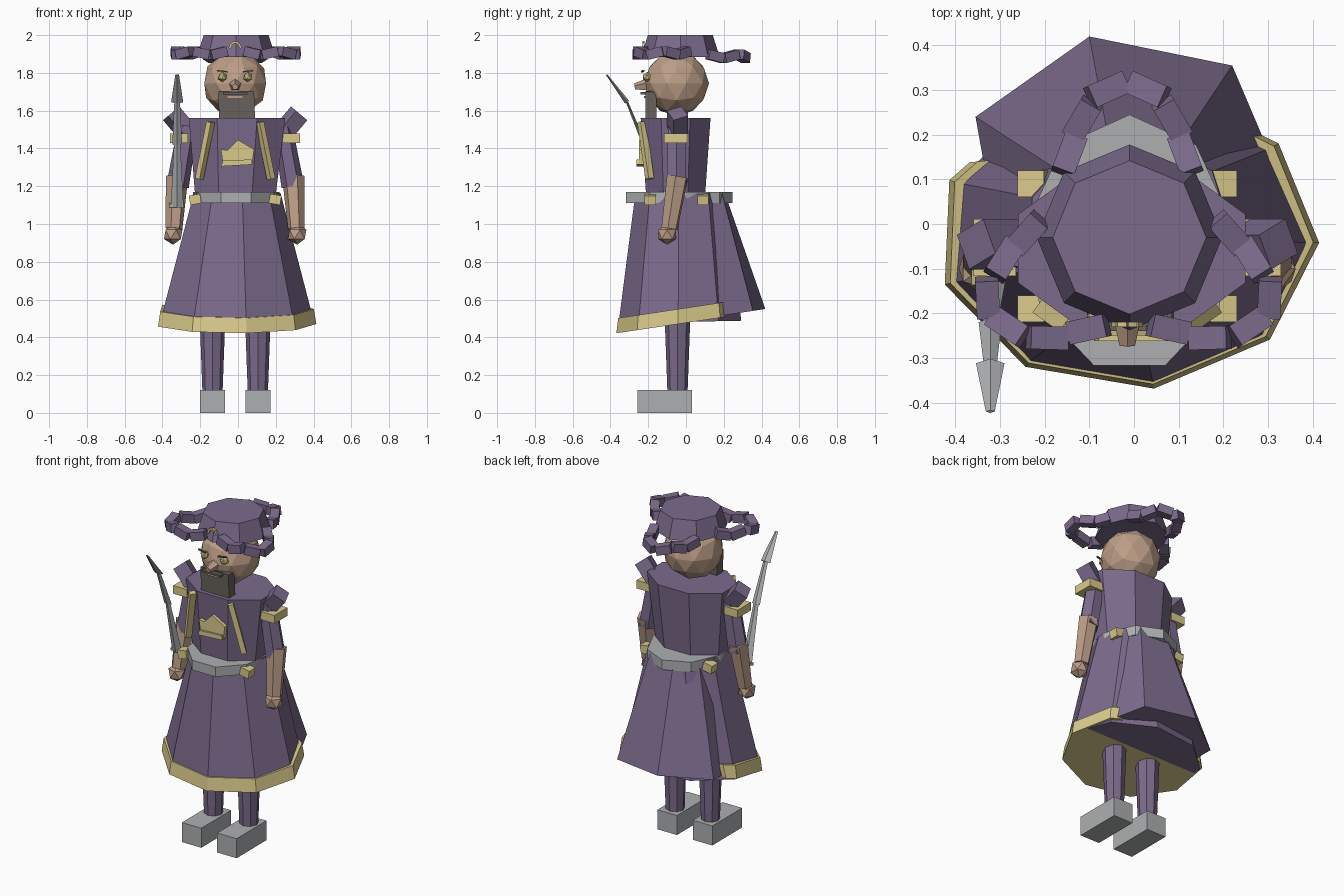
import bpy, bmesh
from math import cos, sin, radians, pi
from mathutils import Vector, Matrix

if "Cube" in bpy.data.objects:
    bpy.data.objects.remove(bpy.data.objects["Cube"])

CX = -0.015  # mirror axis of the figure


def material(name, rgb):
    m = bpy.data.materials.new(name)
    m.use_nodes = True
    m.diffuse_color = (*rgb, 1)
    m.node_tree.nodes["Principled BSDF"].inputs["Base Color"].default_value = (*rgb, 1)
    return m


PURPLE = material("purple cloth", (0.20, 0.145, 0.262))
GOLD = material("gold trim", (0.70, 0.59, 0.26))
SKIN = material("skin", (0.51, 0.345, 0.245))
GREY = material("grey leather", (0.42, 0.43, 0.44))
BEARD = material("dark beard", (0.135, 0.12, 0.105))


def finish(name, bm, mat):
    bmesh.ops.recalc_face_normals(bm, faces=bm.faces)
    me = bpy.data.meshes.new(name)
    bm.to_mesh(me)
    bm.free()
    me.materials.append(mat)
    ob = bpy.data.objects.new(name, me)
    bpy.context.collection.objects.link(ob)
    return ob


def ring(n, x, y, rx, ry, z, phase=0.0, slope=0.0):
    """Polygon ring; slope tilts it upward towards the back."""
    pts = []
    for i in range(n):
        a = radians(phase) + 2 * pi * i / n
        py = y + ry * sin(a)
        pts.append((x + rx * cos(a), py, z + slope * py))
    return pts


def loft(name, rings, mat, back=None):
    """Capped skin through rings; everything behind y = back is cut off."""
    bm = bmesh.new()
    rows = [[bm.verts.new(p) for p in r] for r in rings]
    n = len(rows[0])
    for a, b in zip(rows, rows[1:]):
        for i in range(n):
            bm.faces.new((a[i], a[(i + 1) % n], b[(i + 1) % n], b[i]))
    bm.faces.new(rows[0])
    bm.faces.new(rows[-1])
    if back is not None:
        bmesh.ops.bisect_plane(bm, geom=bm.verts[:] + bm.edges[:] + bm.faces[:],
                               plane_co=(0, back, 0), plane_no=(-0.1, 1, 0), clear_outer=True)
        bmesh.ops.holes_fill(bm, edges=bm.edges[:])
    return finish(name, bm, mat)


def along(p0, p1):
    p0, p1 = Vector(p0), Vector(p1)
    d = p1 - p0
    return Matrix.Translation((p0 + p1) / 2) @ d.to_track_quat("Z", "Y").to_matrix().to_4x4(), d.length


def tube(name, p0, p1, r0, r1, mat, n=6, flat=1.0):
    m, length = along(p0, p1)
    bm = bmesh.new()
    bmesh.ops.create_cone(bm, cap_ends=True, segments=n, radius1=r0, radius2=r1,
                          depth=length, matrix=m @ Matrix.Diagonal((1, flat, 1, 1)))
    return finish(name, bm, mat)


def beam(name, p0, p1, w, d, mat):
    m, length = along(p0, p1)
    bm = bmesh.new()
    bmesh.ops.create_cube(bm, size=1, matrix=m @ Matrix.Diagonal((w, d, length, 1)))
    return finish(name, bm, mat)


def box(name, loc, size, mat, rot=(0, 0, 0)):
    bm = bmesh.new()
    m = Matrix.Translation(loc)
    for a, axis in zip(rot, "XYZ"):
        m = m @ Matrix.Rotation(radians(a), 4, axis)
    bmesh.ops.create_cube(bm, size=1, matrix=m @ Matrix.Diagonal((*size, 1)))
    return finish(name, bm, mat)


def ball(name, loc, r, sub, mat):
    bm = bmesh.new()
    bmesh.ops.create_icosphere(bm, subdivisions=sub, radius=r, matrix=Matrix.Translation(loc))
    return finish(name, bm, mat)


def plate(name, pts, y0, y1, mat):
    """Front-facing outline extruded in depth."""
    return loft(name, [[(x, y, z) for x, z in pts] for y in (y0, y1)], mat)


# Robe with a tilted gold hem around the front
TILT = 0.15
loft("robe", [ring(9, -0.01, -0.03, 0.235, 0.24, 1.165, -2),
              ring(9, CX, -0.03, 0.418, 0.33, 0.482, -2, 0.02)], PURPLE)
loft("robe_hem", [ring(9, CX, -0.03, 0.417, 0.332, 0.556, -2, TILT),
                  ring(9, CX, -0.03, 0.43, 0.342, 0.477, -2, TILT)], GOLD, 0.175)

# Longer cloak hanging behind
loft("back_cloak", [
    [(x, y, 1.165) for x, y in ((-0.2, 0.02), (-0.17, 0.12), (-0.06, 0.205), (0.11, 0.19), (0.2, 0.04))],
    [(x, y, 0.487 + TILT * y) for x, y in ((-0.33, 0.1), (-0.355, 0.24), (-0.1, 0.42), (0.22, 0.355), (0.32, 0.12))],
], PURPLE)

# Torso and belt
loft("torso", [ring(8, CX, -0.055, 0.225, 0.165, 1.1, 22.5),
               ring(8, CX + 0.01, -0.055, 0.276, 0.2, 1.56, 22.5)], PURPLE)
loft("belt", [ring(9, -0.01, -0.045, 0.232, 0.29, z, 90) for z in (1.11, 1.17)], GREY)

# Chest emblem
plate("chest_emblem", [(-0.08, 1.32), (-0.09, 1.395), (-0.055, 1.39), (0, 1.445),
                       (0.085, 1.395), (0.075, 1.32)], -0.25, -0.18, GOLD)
plate("emblem_base", [(-0.09, 1.305), (-0.08, 1.335), (0.072, 1.342), (0.075, 1.315)], -0.262, -0.18, GOLD)

for side, s in (("left", 1), ("right", -1)):
    def X(d):
        return CX + s * d

    # Legs and boots
    box(side + "_boot", (X(0.12), -0.113, 0.06), (0.132, 0.29, 0.12), GREY)
    tube(side + "_leg", (X(0.12), -0.045, 0.1), (X(0.12), -0.045, 0.7), 0.053, 0.075, PURPLE, 8)

    # Belt pouches and lapels
    for place, y in (("front", -0.19), ("back", 0.09)):
        box(f"{side}_{place}_pouch", (X(0.212), y, 1.13), (0.06, 0.06, 0.05), GOLD, (0, s * 10, 0))
    beam(side + "_lapel", (X(0.13), -0.235, 1.54), (X(0.19), -0.192, 1.24), 0.036, 0.03, GOLD)

    # Arms
    box(side + "_shoulder", (X(0.3), -0.045, 1.54), (0.085, 0.085, 0.12), PURPLE, (0, s * 40, 25))
    box(side + "_shoulder_band", (X(0.297), -0.053, 1.455), (0.095, 0.128, 0.05), GOLD)
    tube(side + "_upper_arm", (X(0.25), -0.05, 1.52), (X(0.305), -0.05, 1.2), 0.052, 0.06, PURPLE)
    tube(side + "_forearm", (X(0.308), -0.045, 1.25), (X(0.324), -0.088, 0.975), 0.06, 0.045, SKIN)
    ball(side + "_hand", (X(0.328), -0.1, 0.945), 0.055, 1, SKIN)

    # Eyes and brows
    ball(side + "_eye", (X(0.067), -0.206, 1.778), 0.026, 1, GOLD)
    beam(side + "_brow", (X(0.042), -0.232, 1.806), (X(0.095), -0.225, 1.812), 0.01, 0.007, BEARD)

# Head
ball("head", (CX, -0.05, 1.745), 0.172, 2, SKIN)
tube("nose", (CX, -0.2, 1.737), (CX, -0.272, 1.726), 0.035, 0.018, SKIN, 5)
plate("beard", [(-0.1, 1.56), (-0.105, 1.70), (-0.075, 1.705), (0.055, 1.705),
                (0.085, 1.70), (0.09, 1.56)], -0.215, -0.155, BEARD)
box("moustache", (CX, -0.225, 1.692), (0.13, 0.03, 0.012), BEARD)
box("mouth", (CX, -0.217, 1.672), (0.08, 0.01, 0.01), SKIN)

# Hat crown
loft("hat_crown", [ring(8, CX + 0.005, -0.03, 0.208, 0.208, 1.885),
                   ring(8, CX + 0.005, -0.03, 0.172, 0.172, 2.0)], PURPLE)
arch = [(-0.03, 1.93), (-0.02, 1.955), (0, 1.963), (0.02, 1.955), (0.03, 1.93)]
for a, b in zip(arch, arch[1:]):
    beam("hat_emblem", (CX + a[0], -0.225, a[1]), (CX + b[0], -0.225, b[1]), 0.012, 0.012, GOLD)


# Hat brim: three loops of rolled segments
def brim_loop(name, path, z):
    for i, (x, y) in enumerate(path):
        a, b = Vector(path[max(i - 1, 0)]), Vector(path[min(i + 1, len(path) - 1)])
        d = (b - a).normalized() * 0.042
        dz = 0.01 if i % 2 else -0.01
        beam(f"{name}_{i + 1}", (x - d.x, y - d.y, z - dz), (x + d.x, y + d.y, z + dz), 0.052, 0.052, PURPLE)


side_path = [(0.09, -0.235), (0.182, -0.255), (0.27, -0.23), (0.316, -0.165), (0.278, -0.08), (0.225, -0.02)]
brim_loop("left_brim", [(CX + x + 0.003, y) for x, y in side_path], 1.905)
brim_loop("right_brim", [(CX - x + 0.003, y) for x, y in side_path], 1.905)
back_path = [(0.13, 0.155), (0.1, 0.235), (0.045, 0.3)]
brim_loop("back_brim", [(CX + x, y) for x, y in back_path] + [(CX - x, y) for x, y in reversed(back_path)], 1.888)

# Stepped blade held in the right hand
BX = -0.322
joints = [(-0.13, 1.09), (-0.22, 1.42), (-0.312, 1.645), (-0.42, 1.79)]
for i, (r0, r1) in enumerate(((0.034, 0.017), (0.026, 0.015), (0.032, 0.01))):
    tube(f"blade_{i + 1}", (BX, *joints[i]), (BX, *joints[i + 1]), r0, r1, GREY, 4, 0.4)
box("blade_guard", (BX - 0.005, -0.118, 1.1), (0.075, 0.035, 0.016), GOLD, (15, 0, 0))
